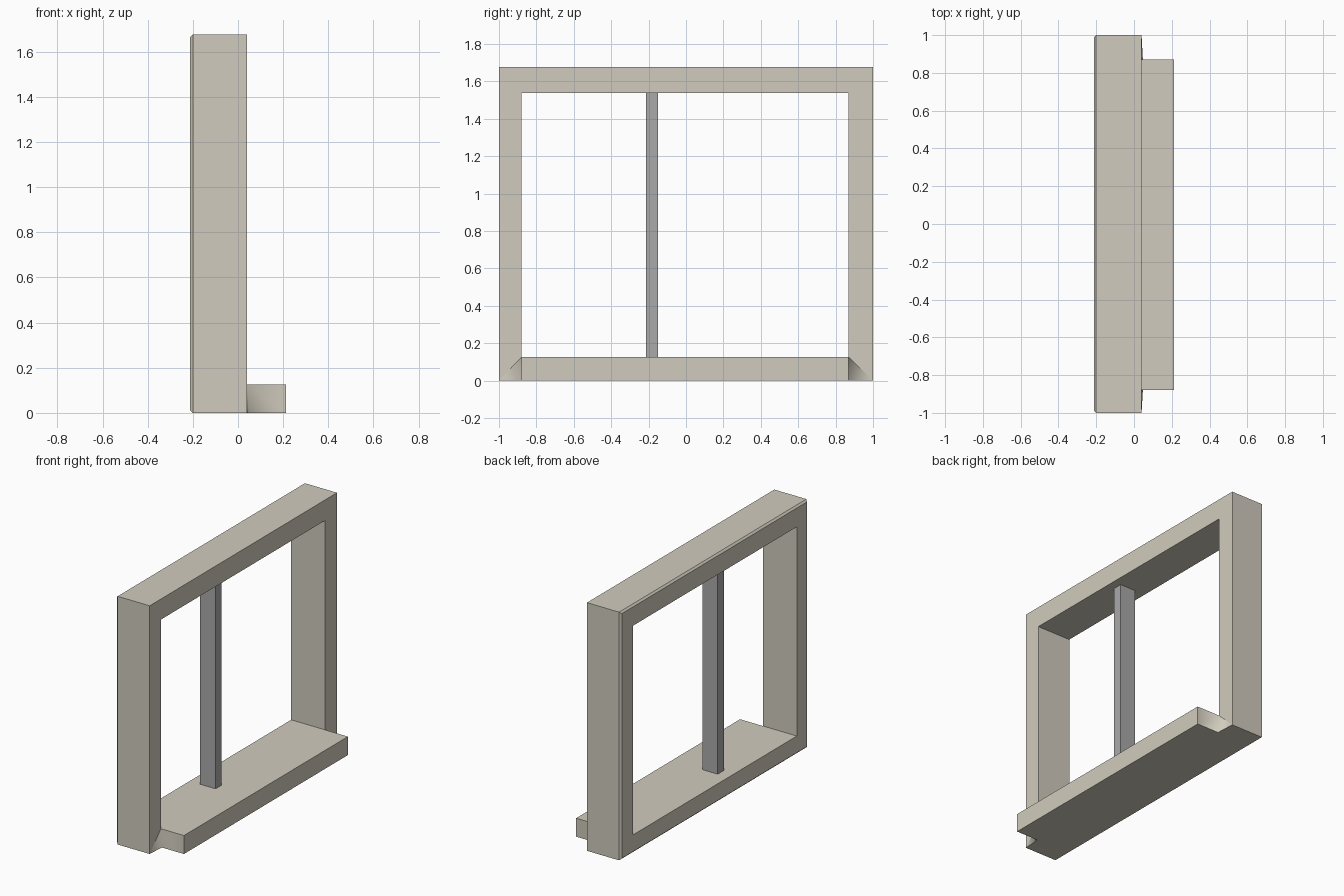
import bpy, bmesh

if "Cube" in bpy.data.objects:
    bpy.data.objects.remove(bpy.data.objects["Cube"])


def material(name, rgb):
    m = bpy.data.materials.new(name)
    m.diffuse_color = (*rgb, 1)
    m.use_nodes = True
    m.node_tree.nodes["Principled BSDF"].inputs["Base Color"].default_value = m.diffuse_color
    return m


def add_object(name, bm, mat):
    bmesh.ops.remove_doubles(bm, verts=bm.verts, dist=1e-5)
    bmesh.ops.recalc_face_normals(bm, faces=bm.faces)
    me = bpy.data.meshes.new(name)
    bm.to_mesh(me)
    bm.free()
    me.materials.append(mat)
    ob = bpy.data.objects.new(name, me)
    bpy.context.collection.objects.link(ob)
    return ob


def face(bm, pts, smooth=False):
    f = bm.faces.new([bm.verts.new(p) for p in pts])
    f.smooth = smooth


def rect(x, y0, y1, z0, z1):
    return [(x, y0, z0), (x, y1, z0), (x, y1, z1), (x, y0, z1)]


stone = material("warm_grey_stone", (0.635, 0.60, 0.51))
metal = material("mid_grey_metal", (0.40, 0.40, 0.40))

X0, X1, XS = -0.212, 0.04, 0.212     # back, front, sill nose
YA, YB = -0.88, 0.87                 # opening sides
ZA, ZB, TOP = 0.125, 1.538, 1.677    # sill top, opening top, frame top
C = 0.012                            # back chamfer
XK = X1 + 0.007                      # foot of the flared corner

# Frame ring: successive rectangles bridged all the way round
bm = bmesh.new()
loops = [rect(X1, YA, YB, ZA, ZB),
         rect(X1, -1, 1, 0, TOP),
         rect(X0 + C, -1, 1, 0, TOP),
         rect(X0, -1 + C, 1 - C, C, TOP - C),
         rect(X0, YA, YB, ZA, ZB)]
for k, a in enumerate(loops):
    b = loops[(k + 1) % len(loops)]
    for i in range(4):
        if k == 0 and i == 0:
            continue                 # the sill grows out of this side
        j = (i + 1) % 4
        face(bm, [a[i], a[j], b[j], b[i]])

# Projecting sill with softly shaded flared ends
face(bm, [(X1, YA, ZA), (XS, YA, ZA), (XS, YB, ZA), (X1, YB, ZA)])
face(bm, rect(XS, YA, YB, 0, ZA))
face(bm, [(X1, -1, 0), (XK, YA, 0), (XS, YA, 0),
          (XS, YB, 0), (XK, YB, 0), (X1, 1, 0)])
for y, edge in ((YA, -1), (YB, 1)):
    face(bm, [(X1, y, ZA), (XS, y, ZA), (XS, y, 0), (XK, y, 0)], True)
    face(bm, [(X1, y, ZA), (XK, y, 0), (X1, edge, 0)], True)
add_object("window_frame_with_sill", bm, stone)

# Upright bar
bm = bmesh.new()
bmesh.ops.create_cube(bm, size=1)
bmesh.ops.scale(bm, vec=(0.115, 0.065, ZB - ZA), verts=bm.verts)
bmesh.ops.translate(bm, vec=(-0.075, -0.182, (ZA + ZB) / 2), verts=bm.verts)
add_object("upright_bar", bm, metal)
